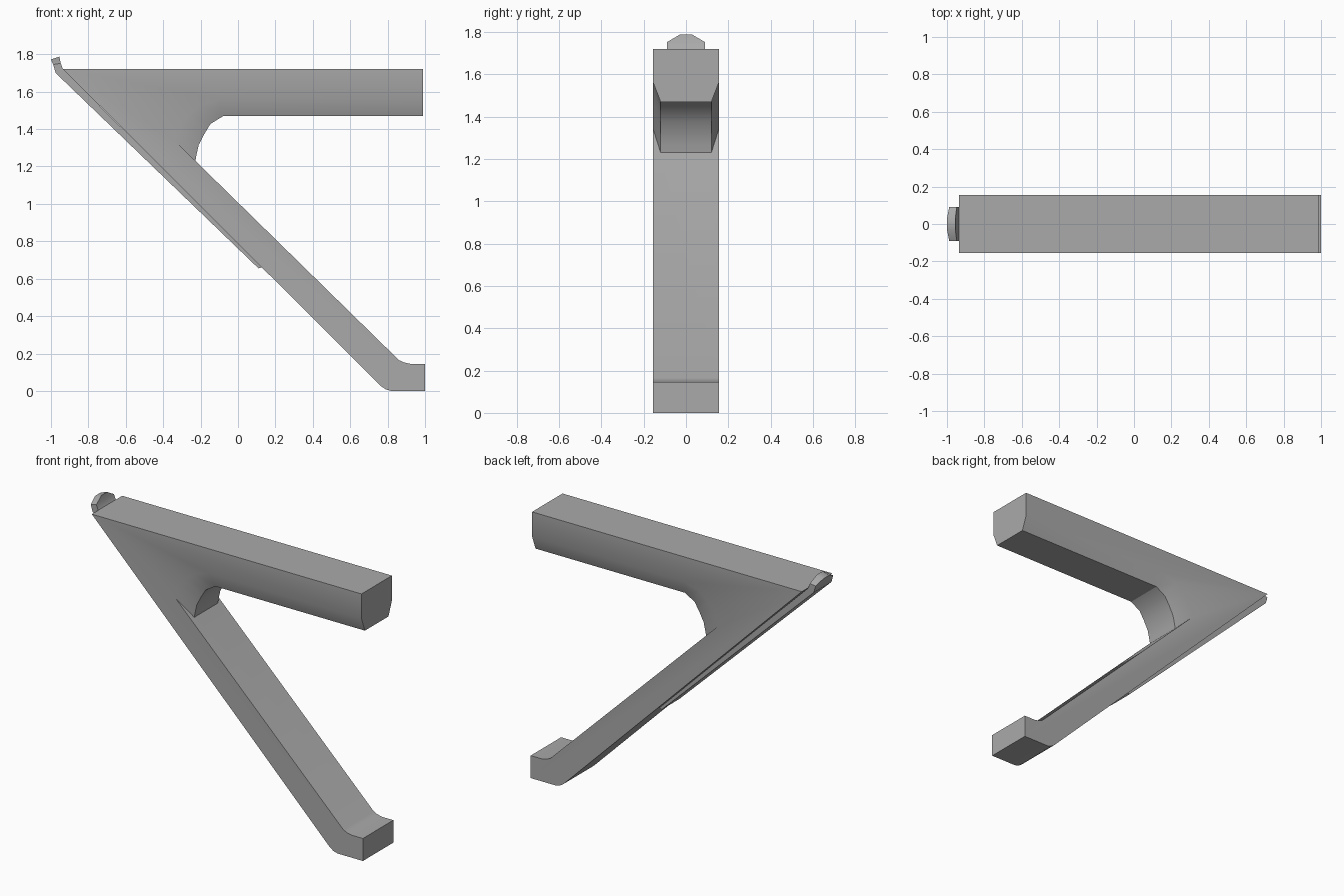
import bpy, bmesh
from math import radians

cube = bpy.data.objects.get("Cube")
if cube:
    bpy.data.objects.remove(cube)

grey = bpy.data.materials.new("plain grey")
grey.use_nodes = True
COLOUR = (0.4, 0.4, 0.4, 1)
grey.diffuse_color = COLOUR
grey.node_tree.nodes["Principled BSDF"].inputs["Base Color"].default_value = COLOUR


def finish(bm, name):
    bmesh.ops.recalc_face_normals(bm, faces=bm.faces[:])
    mesh = bpy.data.meshes.new(name)
    bm.to_mesh(mesh)
    bm.free()
    mesh.materials.append(grey)
    obj = bpy.data.objects.new(name, mesh)
    bpy.context.collection.objects.link(obj)
    bpy.ops.object.select_all(action="DESELECT")
    obj.select_set(True)
    bpy.context.view_layer.objects.active = obj
    bpy.ops.object.shade_smooth_by_angle(angle=radians(30))
    return obj


def pairs(bm, points, half):
    """Mirrored front/back vertices for each (x, z) point."""
    return [[bm.verts.new((x, s * half, z)) for s in (-1, 1)] for x, z in points]


def bridge(bm, a, b):
    bm.faces.new((a[0], a[1], b[1], b[0]))


# Bracket body: top arm, diagonal strut and foot share one outline
bm = bmesh.new()
outline = pairs(bm, [(0.99, 1.72), (-0.935, 1.72), (0.765, 0.025), (0.79, 0.008),
                     (0.82, 0), (1, 0), (1, 0.145), (0.92, 0.145),
                     (0.885, 0.153), (0.86, 0.165)], 0.155)
# Full-width shoulder, then the narrower underside with the curved crotch
shoulder = pairs(bm, [(-0.34, 1.34), (-0.325, 1.38), (-0.3, 1.43), (-0.26, 1.48),
                      (-0.2, 1.53), (-0.1, 1.56), (0.99, 1.56)], 0.155)
under = pairs(bm, [(-0.228, 1.23), (-0.222, 1.262), (-0.21, 1.316), (-0.18, 1.374),
                   (-0.147, 1.428), (-0.078, 1.47), (0.99, 1.47)], 0.12)

for side in (0, 1):
    bm.faces.new([p[side] for p in outline + shoulder])
    for i in range(len(under) - 1):
        bm.faces.new((shoulder[i][side], shoulder[i + 1][side],
                      under[i + 1][side], under[i][side]))
for ring in (outline, under):
    for a, b in zip(ring, ring[1:]):
        bridge(bm, a, b)

# Upper face of the strut and end of the arm
for edge, q, p in ((outline[-1], shoulder[0], under[0]),
                   (outline[0], shoulder[-1], under[-1])):
    bm.faces.new((edge[0], q[0], p[0], p[1], q[1], edge[1]))
finish(bm, "bracket_body")


# Thin backing strip along the underside of the strut, with a chamfered hook tab
bm = bmesh.new()
stations = [  # outer point, inner point, half width
    ((0.11, 0.655), (0.13, 0.662), 0.09),
    ((-0.975, 1.70), (-0.935, 1.718), 0.09),
    ((-0.988, 1.745), (-0.948, 1.752), 0.09),
    ((-1, 1.772), (-0.955, 1.787), 0.03)]
rings = []
for outer, inner, half in stations:
    o, n = pairs(bm, [outer, inner], half)
    rings.append([o[0], o[1], n[1], n[0]])
for a, b in zip(rings, rings[1:]):
    for i in range(4):
        j = (i + 1) % 4
        bm.faces.new((a[i], a[j], b[j], b[i]))
bm.faces.new(rings[0])
bm.faces.new(rings[-1])
finish(bm, "backing_strip_and_hook")
